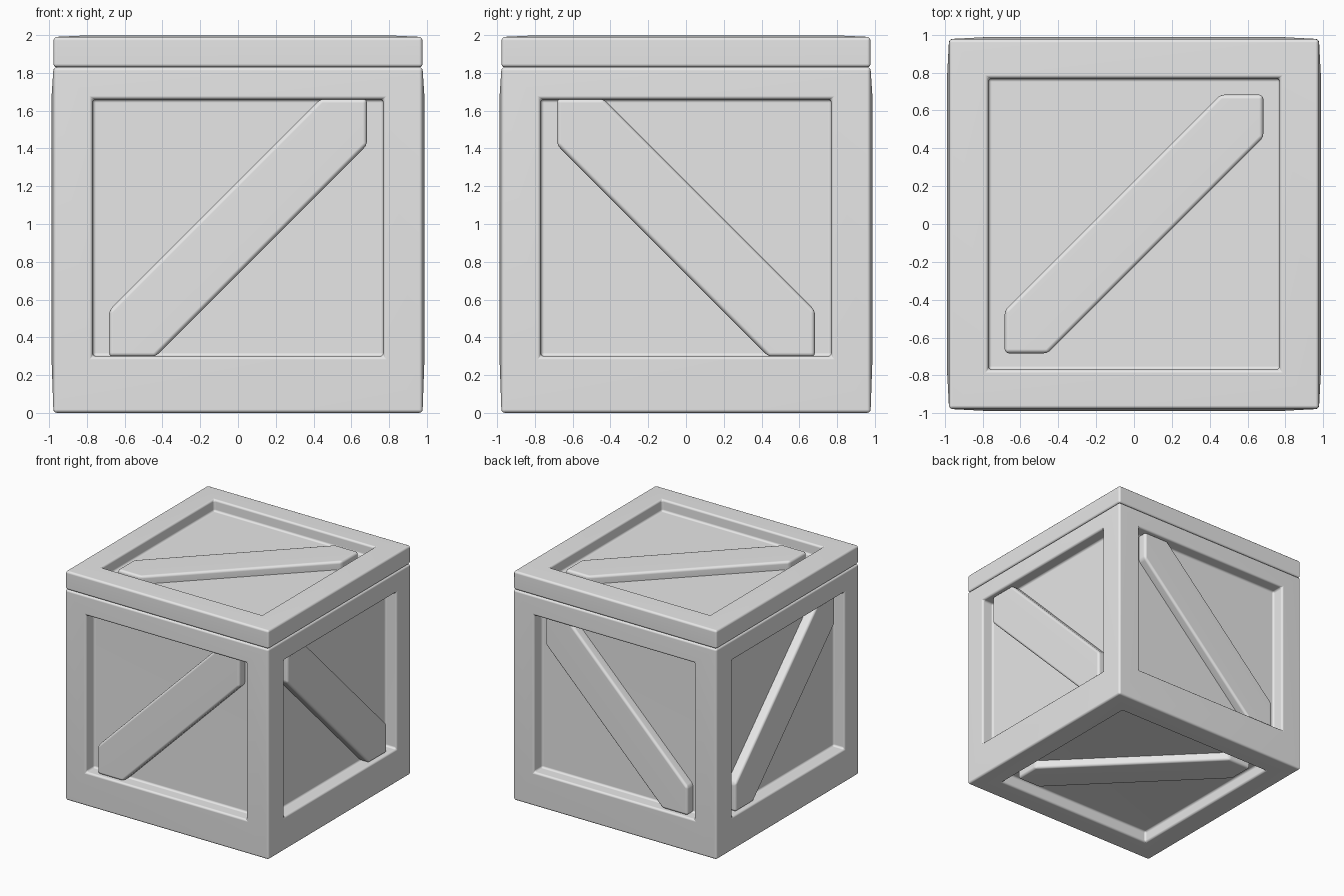
import bpy, bmesh, math
from mathutils import Vector

cube = bpy.data.objects.get("Cube")
if cube:
    bpy.data.objects.remove(cube, do_unlink=True)

grey = bpy.data.materials.new("plain_grey")
grey.use_nodes = True
colour = (0.8, 0.8, 0.8, 1)
grey.diffuse_color = colour
grey.node_tree.nodes["Principled BSDF"].inputs["Base Color"].default_value = colour

HALF = 0.977      # half width of the crate at its corners
OPEN = 0.683      # half width of each panel opening
X, Y, Z = Vector((1, 0, 0)), Vector((0, 1, 0)), Vector((0, 0, 1))


def finish(name, bm, width):
    """Round the sharp edges, shade smooth and add the object."""
    bmesh.ops.recalc_face_normals(bm, faces=bm.faces)
    sharp = [e for e in bm.edges if e.calc_face_angle(0) > math.radians(30)]
    bmesh.ops.bevel(bm, geom=sharp, offset=width, segments=3, profile=0.5,
                    affect='EDGES', clamp_overlap=True)
    mesh = bpy.data.meshes.new(name)
    bm.to_mesh(mesh)
    bm.free()
    obj = bpy.data.objects.new(name, mesh)
    bpy.context.collection.objects.link(obj)
    mesh.materials.append(grey)
    bpy.ops.object.select_all(action='DESELECT')
    obj.select_set(True)
    bpy.context.view_layer.objects.active = obj
    bpy.ops.object.shade_smooth_by_angle(angle=math.radians(40))
    weighted = obj.modifiers.new("even_shading", 'WEIGHTED_NORMAL')
    weighted.keep_sharp = True
    return obj


def box(low, high):
    bm = bmesh.new()
    bmesh.ops.create_cube(bm, size=2)
    for v in bm.verts:
        v.co = Vector((v.co.x * HALF, v.co.y * HALF, high if v.co.z > 0 else low))
    bm.normal_update()
    return bm


def recess(bm, face, bulge, depth, z_range=None):
    """Frame one face: a slightly raised rim around a sunken panel."""
    bmesh.ops.inset_individual(bm, faces=[face], thickness=HALF - OPEN, depth=bulge)
    if z_range:
        middle = face.calc_center_median().z
        for v in face.verts:
            v.co.z = z_range[1] if v.co.z > middle else z_range[0]
    bm.normal_update()
    inward = face.normal * -depth
    bmesh.ops.inset_individual(bm, faces=[face], thickness=0, depth=0)
    for v in face.verts:
        v.co += inward
    bm.normal_update()


def brace(name, centre, u, v, out, low, high, corner):
    """Diagonal plank, trimmed square to the opening at both ends."""
    a = OPEN
    b = a - corner
    outline = [(-a, -a), (-b, -a), (a, b), (a, a), (b, a), (-a, -b)]
    bm = bmesh.new()
    base = bm.faces.new([bm.verts.new(centre + u * p + v * q + out * low)
                         for p, q in outline])
    top = bmesh.ops.extrude_face_region(bm, geom=[base], use_keep_orig=True)
    for item in top["geom"]:
        if isinstance(item, bmesh.types.BMVert):
            item.co += out * (high - low)
    finish(name, bm, 0.022)


# Crate body with sunken panels on four sides and the underside
bm = box(0, 1.83)
for face in list(bm.faces):
    if abs(face.normal.z) < 0.5:
        recess(bm, face, 0.011, 0.11, (0.3, 1.66))
    elif face.normal.z < 0:
        recess(bm, face, 0, 0.1)
finish("crate_body", bm, 0.018)

# Lid with a sunken panel on top
bm = box(1.83, 1.99)
for face in list(bm.faces):
    if face.normal.z > 0.5:
        recess(bm, face, 0.01, 0.1)
finish("crate_lid", bm, 0.018)

# Diagonal braces
side_centre = Z * 0.98
for name, u, out in (("front", X, -Y), ("back", X, Y),
                     ("left", -Y, X), ("right", -Y, -X)):
    brace(name + "_brace", side_centre, u, Z, out, 0.84, 0.957, 0.245)
brace("lid_brace", Vector(), X, Y, Z, 1.86, 1.97, 0.227)
brace("underside_brace", Vector(), X, -Y, -Z, -0.14, -0.03, 0.227)
